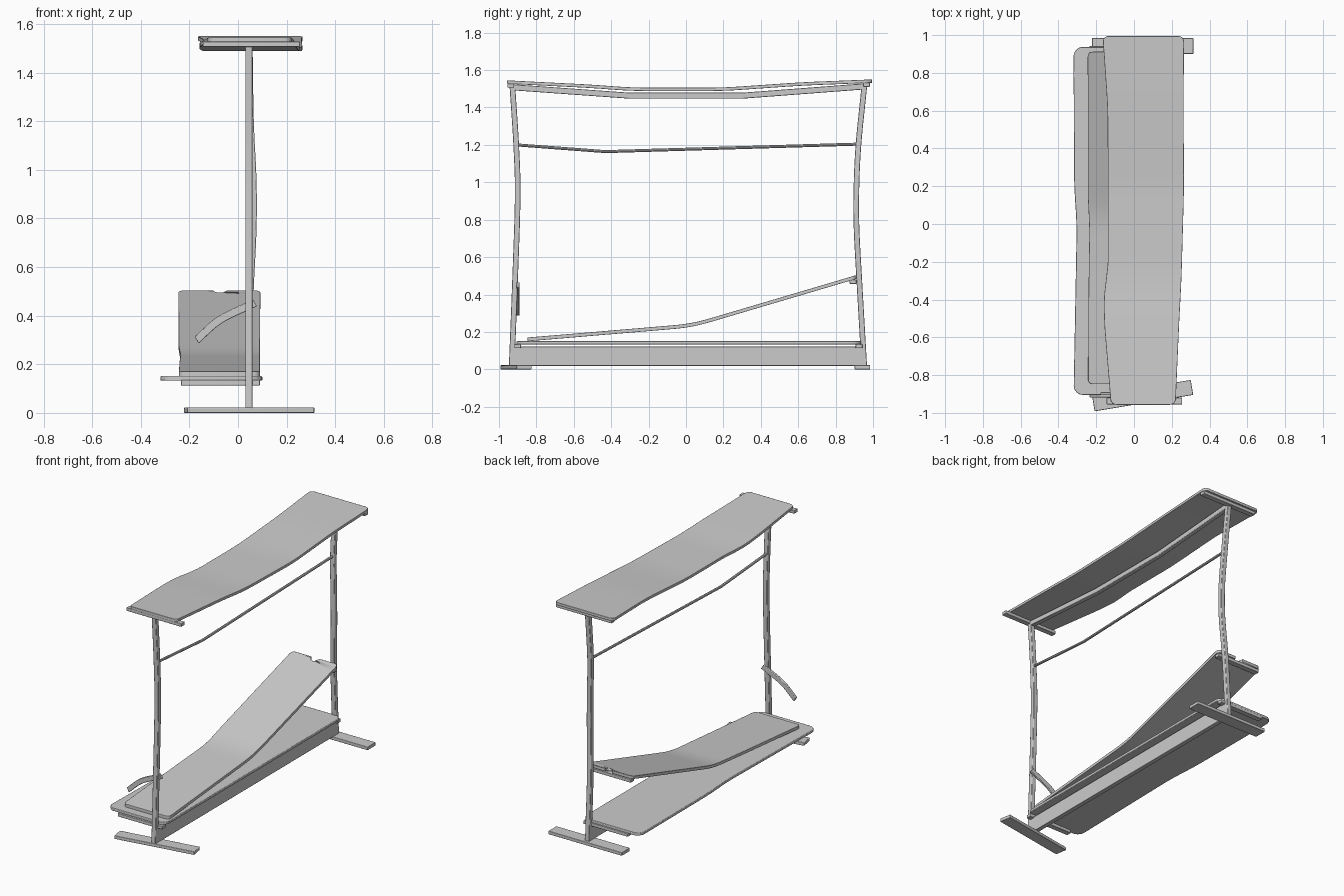
import bpy, bmesh, math
from mathutils import Vector

if "Cube" in bpy.data.objects:
    bpy.data.objects.remove(bpy.data.objects["Cube"])


def finish(bm, name, bevel):
    bmesh.ops.recalc_face_normals(bm, faces=bm.faces)
    me = bpy.data.meshes.new(name)
    bm.to_mesh(me)
    bm.free()
    ob = bpy.data.objects.new(name, me)
    bpy.context.collection.objects.link(ob)
    for p in me.polygons:
        p.use_smooth = True
    bpy.ops.object.select_all(action='DESELECT')
    ob.select_set(True)
    bpy.context.view_layer.objects.active = ob
    bpy.ops.object.shade_smooth_by_angle(angle=math.radians(35))
    if bevel:
        m = ob.modifiers.new("bevel", 'BEVEL')
        m.width, m.segments = bevel, 2
        m.limit_method, m.angle_limit = 'ANGLE', math.radians(40)
    return ob


def loft(name, rings, bevel):
    bm = bmesh.new()
    vs = [[bm.verts.new(p) for p in r] for r in rings]
    n = len(vs[0])
    for a, b in zip(vs, vs[1:]):
        for i in range(n):
            bm.faces.new((a[i], a[(i + 1) % n], b[(i + 1) % n], b[i]))
    bm.faces.new(vs[0])
    bm.faces.new(vs[-1])
    return finish(bm, name, bevel)


def smooth_path(pts, steps=6):
    # Catmull-Rom through the points
    P = [Vector(p) for p in pts]
    if len(P) < 3:
        return P
    P = [2 * P[0] - P[1]] + P + [2 * P[-1] - P[-2]]
    out = []
    for a, b, c, d in zip(P, P[1:], P[2:], P[3:]):
        for i in range(steps):
            t = i / steps
            out.append(0.5 * (2 * b + (c - a) * t + (2 * a - 5 * b + 4 * c - d) * t * t
                              + (3 * b - a - 3 * c + d) * t ** 3))
    return out + [P[-2]]


def bar(name, pts, u, v, sides=4, bevel=0.003, smooth=True):
    u, v = Vector(u), Vector(v)
    if sides == 4:
        sec = [u + v, v - u, -u - v, u - v]
    else:
        sec = [u * math.cos(2 * math.pi * i / sides) + v * math.sin(2 * math.pi * i / sides)
               for i in range(sides)]
    path = smooth_path(pts) if smooth else [Vector(p) for p in pts]
    return loft(name, [[p + s for s in sec] for p in path], bevel)


def lerp_row(rows, y):
    # row = (y, left x, right x, z)
    for a, b in zip(rows, rows[1:]):
        if y <= b[0] + 1e-9:
            t = (y - a[0]) / (b[0] - a[0])
            return [a[k] + (b[k] - a[k]) * t for k in (1, 2, 3)]
    return list(rows[-1][1:])


def slab(name, rows, thick, radius):
    y0, y1 = rows[0][0], rows[-1][0]
    ends = [radius * (1 - math.cos(math.radians(a))) for a in (0, 20, 40, 60, 75, 90)]
    n = 48
    mid = [y0 + radius + (y1 - y0 - 2 * radius) * i / n for i in range(1, n)]
    ys = [y0 + e for e in ends] + mid + [y1 - e for e in reversed(ends)]
    rings = []
    for y in ys:
        # average nearby samples so bends are soft
        s = [lerp_row(rows, min(max(y + k * min(0.02, (y - y0) / 4, (y1 - y) / 4), y0), y1))
             for k in range(-4, 5)]
        xl, xr, z = [sum(c) / len(s) for c in zip(*s)]
        d = min(y - y0, y1 - y, radius)
        inset = radius - math.sqrt(max(0, radius ** 2 - (radius - d) ** 2))
        xl, xr = xl + inset, xr - inset
        rings.append([(xl, y, z - thick), (xr, y, z - thick), (xr, y, z), (xl, y, z)])
    return loft(name, rings, 0.005)


X = 0.045

# Feet
bar("front_foot", [(-0.215, -0.952, 0.011), (0.307, -0.865, 0.011)],
    (-0.0066, 0.0395, 0), (0, 0, 0.011))
bar("back_foot", [(-0.222, 0.943, 0.011), (0.314, 0.943, 0.011)], (0, 0.042, 0), (0, 0, 0.011))

# Posts, slightly bowed inward
bar("front_post", [(X, -0.932, 0.015), (X, -0.915, 0.45), (X, -0.9, 0.92),
                   (X, -0.908, 1.2), (X, -0.928, 1.51)], (0.015, 0, 0), (0, 0.015, 0))
bar("back_post", [(X, 0.953, 0.015), (X + 0.003, 0.928, 0.45), (X + 0.016, 0.912, 0.75),
                  (X + 0.016, 0.911, 0.96), (X + 0.005, 0.922, 1.2), (X, 0.953, 1.51)],
    (0.015, 0, 0), (0, 0.015, 0))

# Lower and upper beams, rod
bar("base_beam", [(X, -0.93, 0.07), (X, 0.955, 0.07)], (0.015, 0, 0), (0, 0, 0.051))
bar("top_beam", [(X, -0.93, 1.508), (X, -0.3, 1.463), (X, 0.3, 1.463), (X, 0.96, 1.513)],
    (0.015, 0, 0), (0, 0, 0.016), smooth=False)
bar("hanging_rod", [(X, -0.905, 1.2), (X, -0.43, 1.164), (X + 0.005, 0.915, 1.204)],
    (0.009, 0, 0), (0, 0, 0.008), sides=8, bevel=0, smooth=False)

# Shelves
slab("top_shelf", [(-0.957, -0.122, 0.22, 1.545), (-0.5, -0.16, 0.24, 1.522),
                   (-0.32, -0.158, 0.25, 1.508), (-0.27, -0.138, 0.252, 1.506),
                   (0.2, -0.138, 0.265, 1.506), (0.62, -0.14, 0.262, 1.535),
                   (0.995, -0.166, 0.265, 1.55)], 0.018, 0.03)
slab("bottom_shelf", [(-0.905, -0.32, 0.1, 0.151), (-0.65, -0.315, 0.1, 0.151),
                      (0.0, -0.303, 0.1, 0.151), (0.2, -0.317, 0.1, 0.151),
                      (0.938, -0.32, 0.1, 0.151)], 0.018, 0.05)
ramp = slab("sloped_shelf", [(-0.848, -0.243, 0.09, 0.17), (-0.3, -0.24, 0.09, 0.216),
                             (0.03, -0.235, 0.09, 0.244), (0.08, -0.244, 0.09, 0.258),
                             (0.912, -0.245, 0.092, 0.504)], 0.02, 0.025)

# Notch in the raised end
notch = bar("notch_cutter", [(-0.075, 0.925, 0.4), (-0.075, 0.925, 0.6)],
            (0.03, 0, 0), (0, 0.045, 0), sides=12, bevel=0)
notch.hide_render = True
notch.hide_viewport = True
cut = ramp.modifiers.new("notch", 'BOOLEAN')
cut.object, cut.operation, cut.solver = notch, 'DIFFERENCE', 'EXACT'

# Cross brackets under the shelves
for name, y, z, x0, x1 in (("top_front_bracket", -0.937, 1.517, -0.145, 0.255),
                           ("top_back_bracket", 0.965, 1.521, -0.145, 0.262),
                           ("bottom_front_bracket", -0.9, 0.124, -0.235, 0.09),
                           ("bottom_back_bracket", 0.925, 0.124, -0.235, 0.09),
                           ("sloped_back_bracket", 0.893, 0.468, -0.235, 0.085)):
    bar(name, [(x0, y, z), (x1, y, z)], (0, 0.018, 0), (0, 0, 0.011))

# Curved arm on the front post
bar("side_arm", [(-0.17, -0.898, 0.3), (-0.08, -0.898, 0.379),
                 (0.02, -0.898, 0.43), (0.07, -0.898, 0.452)],
    (-0.008, 0, 0.014), (0, 0.008, 0))
